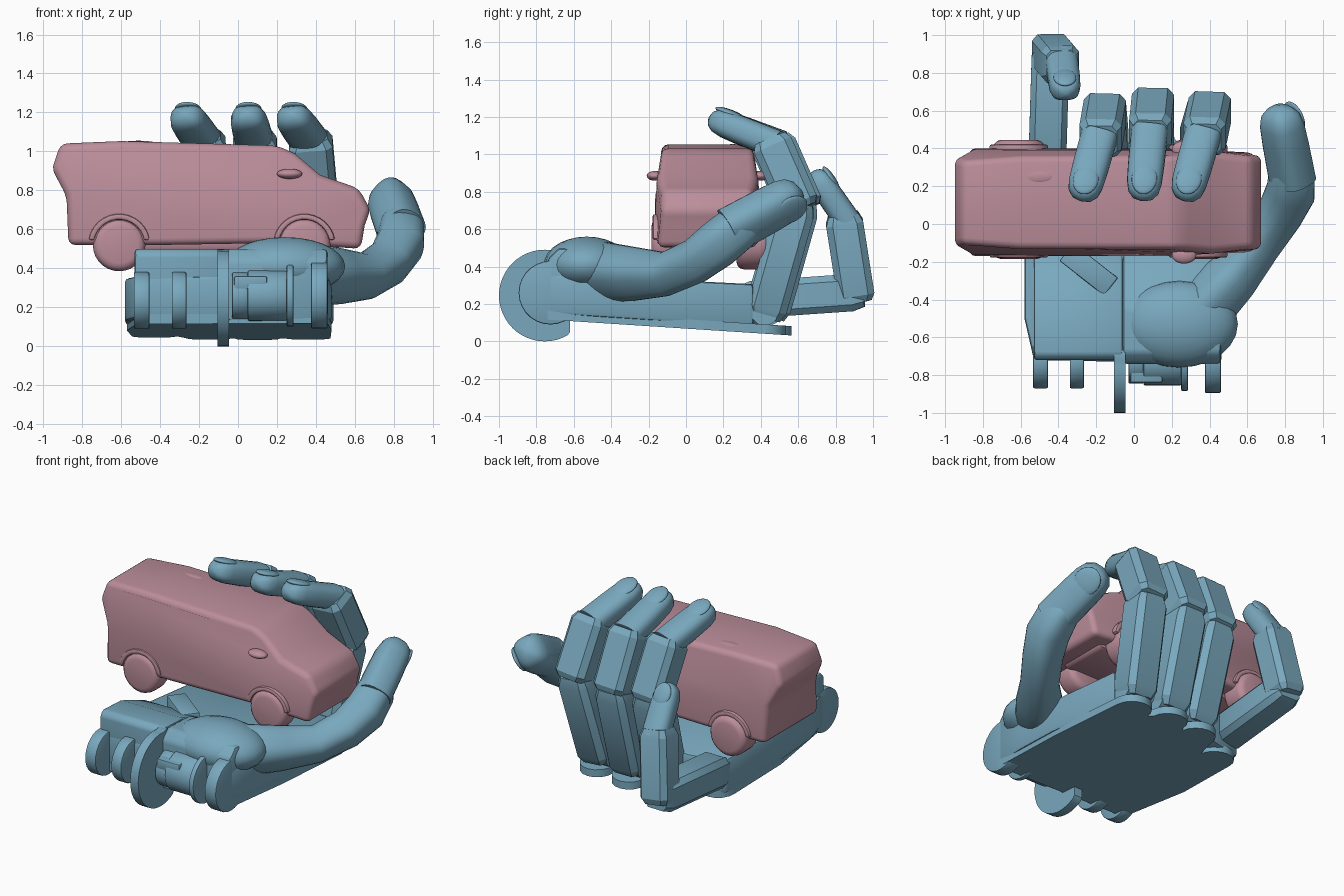
import bpy, bmesh, math
from mathutils import Vector, Matrix

if "Cube" in bpy.data.objects:
    bpy.data.objects.remove(bpy.data.objects["Cube"])


def material(name, rgb):
    m = bpy.data.materials.new(name)
    m.diffuse_color = (*rgb, 1)
    m.use_nodes = True
    m.node_tree.nodes["Principled BSDF"].inputs["Base Color"].default_value = m.diffuse_color
    return m


BLUE = material("hand_blue", (0.19, 0.39, 0.51))
PINK = material("van_pink", (0.50, 0.27, 0.33))


def finish(bm, name, mat, bevel=0, segments=2, angle=35):
    bmesh.ops.recalc_face_normals(bm, faces=bm.faces)
    if bevel:
        edges = [e for e in bm.edges if e.calc_face_angle(0) > math.radians(22)]
        bmesh.ops.bevel(bm, geom=edges, offset=bevel, segments=segments,
                        profile=0.5, affect='EDGES', clamp_overlap=True)
    me = bpy.data.meshes.new(name)
    bm.to_mesh(me)
    bm.free()
    for p in me.polygons:
        p.use_smooth = True
    me.set_sharp_from_angle(angle=math.radians(angle))
    me.materials.append(mat)
    ob = bpy.data.objects.new(name, me)
    bpy.context.collection.objects.link(ob)
    return ob


def prism(name, pts, axis, lo, hi, mat=BLUE, bevel=0, segments=2, warp=None):
    """Extrude a 2D outline along an axis; warp reshapes each corner."""
    place = {'x': lambda a, b, t: (t, a, b), 'y': lambda a, b, t: (a, t, b),
             'z': lambda a, b, t: (a, b, t)}[axis]
    bm = bmesh.new()
    ends = [[bm.verts.new(place(a, b, t)) for a, b in pts] for t in (lo, hi)]
    bm.faces.new(ends[0])
    bm.faces.new(ends[1][::-1])
    n = len(pts)
    for i in range(n):
        j = (i + 1) % n
        bm.faces.new((ends[0][i], ends[0][j], ends[1][j], ends[1][i]))
    if warp:
        for v in bm.verts:
            v.co = warp(v.co)
    return finish(bm, name, mat, bevel, segments)


def circle(cx, cy, r, n=32, start=0, sweep=360):
    step = n if sweep == 360 else n - 1
    return [(cx + r * math.cos(math.radians(start + sweep * i / step)),
             cy + r * math.sin(math.radians(start + sweep * i / step))) for i in range(n)]


def ellipsoid(name, loc, size, mat=BLUE, rot=None):
    bm = bmesh.new()
    bmesh.ops.create_uvsphere(bm, u_segments=24, v_segments=14, radius=1)
    m = Matrix.Translation(loc) @ (rot or Matrix()) @ Matrix.Diagonal((*size, 1))
    bmesh.ops.transform(bm, matrix=m, verts=bm.verts)
    return finish(bm, name, mat, angle=60)


def loft(name, stations, dorsal, boxy=False, mat=BLUE):
    """Skin sections of (centre, half width, half depth) along a path."""
    bm = bmesh.new()
    c = [Vector(s[0]) for s in stations]
    if boxy:
        ring2d = [(1, .65), (.7, 1), (-.7, 1), (-1, .65), (-1, -.65), (-.7, -1), (.7, -1), (1, -.65)]
    else:
        ring2d = [(math.copysign(abs(x) ** .75, x), math.copysign(abs(y) ** .75, y))
                  for x, y in circle(0, 0, 1, 24)]
    rings = []
    for i, (_, w, h) in enumerate(stations):
        t = (c[min(i + 1, len(c) - 1)] - c[max(i - 1, 0)]).normalized()
        d = (dorsal - t * dorsal.dot(t)).normalized()
        s = t.cross(d)
        rings.append([bm.verts.new(c[i] + s * w * x + d * h * y) for x, y in ring2d])
    n = len(ring2d)
    for a, b in zip(rings, rings[1:]):
        for i in range(n):
            j = (i + 1) % n
            bm.faces.new((a[i], a[j], b[j], b[i]))
    bm.faces.new(rings[0])
    bm.faces.new(rings[-1])
    return finish(bm, name, mat, angle=25 if boxy else 50)


def phalanx(name, a, b, w, h, dorsal):
    shape = [(0, .8), (.08, 1), (.9, 1), (1, .8)]
    loft(name, [(a.lerp(b, t), w * k, h * k) for t, k in shape], dorsal, True)


def fingertip(name, a, b, w, h, dorsal):
    shape = [(0, 1), (.5, .98), (.75, .94), (.88, .82), (.96, .55), (1, .15)]
    loft(name, [(a.lerp(b, t), w * k, h * k) for t, k in shape], dorsal)
    t = (b - a).normalized()
    d = (dorsal - t * dorsal.dot(t)).normalized()
    rot = Matrix((t.cross(d), t, d * -1)).transposed().to_4x4()
    ellipsoid(name + "_nail", a.lerp(b, .76) + d * h * .8, (w * .68, (b - a).length * .21, .02), BLUE, rot)


def finger(name, base, j1, j2, j2b, tip, w, h):
    X = Vector((1, 0, 0))
    base, j1, j2, j2b, tip = map(Vector, (base, j1, j2, j2b, tip))
    phalanx(name + "_proximal", base, j1, w, h, (j1 - base).cross(X))
    up = (j2 - j1).normalized()
    phalanx(name + "_middle", j1 - up * .05, j2, w, h, up.cross(X))
    fingertip(name + "_tip", j2b, tip, w * .88, h * .72, (tip - j2b).cross(X))


# Three curled fingers and the looser little finger
for label, xb, xk, xm, xt, dy in (("ring_finger", -.14, -.155, -.18, -.28, -.02),
                                  ("middle_finger", .10, .10, .085, .045, .01),
                                  ("index_finger", .35, .40, .37, .265, -.01)):
    finger(label, (xb, .43 + dy, .13), (xk, .605 + dy, .75), (xm, .46 + dy, 1.08),
           (xm, .50 + dy, 1.05), (xt, .125, 1.195), .112, .108)
    prism(label + "_hinge_pin", circle(.43 + dy, .16, .075, 20), 'x', xb - .1, xb + .1)
finger("little_finger", (-.46, .30, .22), (-.44, .95, .265), (-.385, .885, .68),
       (-.385, .88, .62), (-.36, .68, .91), .10, .10)
bpy.data.objects["little_finger_middle"].location.y = -.045

# Thumb
loft("thumb_lower", [((.24, -.56, .37), .10, .10), ((.36, -.45, .37), .15, .15),
                     ((.52, -.28, .36), .135, .13), ((.66, -.11, .36), .11, .11),
                     ((.77, .05, .43), .115, .115), ((.83, .17, .52), .125, .125),
                     ((.835, .28, .61), .12, .115), ((.825, .34, .65), .09, .09)],
     Vector((.6, -.5, -.6)))
fingertip("thumb_tip", Vector((.84, .23, .59)), Vector((.765, .62, .80)), .122, .11, Vector((.75, .5, -.5)))


# Palm: tilted core with a scalloped back plate
def bottom(y):
    return .115 - .065 * (y + .72)


def palm_warp(co):
    return Vector((co.x, co.y, bottom(co.y) + .03 if co.z < .5 else .36 - .05 * (co.y + .72)))


prism("palm_core", [(-.53, -.72), (.46, -.74), (.48, -.5), (.49, -.2), (.46, .36), (-.30, .40),
                    (-.54, .34), (-.58, -.2), (-.58, -.5)], 'z', 0, 1, bevel=.02, warp=palm_warp)
scallops = [p for x, y in ((.36, .42), (.10, .45), (-.15, .42), (-.43, .26))
            for p in circle(x, y, .115, 9, 0, 180)]
prism("back_plate", [(-.52, -.72), (.46, -.74), (.48, -.2)] + scallops + [(-.57, -.2)], 'z', 0, 1,
      warp=lambda c: Vector((c.x, c.y, bottom(c.y) + (.05 if c.z > .5 else 0))))

# Heel of the palm, thumb mound and the slanted bar in the palm
prism("heel_block", [(-.72, .13), (-.72, .47), (-.69, .50), (-.5, .49), (-.26, .40), (-.16, .33), (-.16, .13)],
      'x', -.53, -.06, bevel=.015)
prism("heel_block_thumb_side", [(-.74, .13), (-.74, .44), (-.68, .50), (-.45, .49), (-.26, .40), (-.14, .32),
                                (-.14, .13)], 'x', -.06, .46, bevel=.02)
ellipsoid("thumb_mound", (.24, -.53, .41), (.31, .23, .15))
bar = prism("palm_bar", [(-.15, -.06), (.15, -.06), (.15, .06), (-.15, .06)], 'z', .30, .44, bevel=.008)
bar.location = (-.24, -.24, 0)
bar.rotation_euler.z = math.radians(-38)

# Wrist disc and hinge lugs
disc = [(min(y, -.62) if z < .22 else y, z) for y, z in circle(-.755, .245, .245, 48)]
prism("wrist_disc", [(y, z + .015 if y > -.72 and z > .4 else z) for y, z in disc], 'x', -.105, -.045)
for i, (lo, hi, r) in enumerate(((-.535, -.455, .145), (-.34, -.265, .145), (-.03, .05, .12),
                                 (.05, .25, .13), (.25, .285, .16), (.375, .46, .17))):
    prism("wrist_lug_%d" % (i + 1), circle(-.725, .235 if hi < 0 else .26, r, 28), 'x', lo, hi, bevel=.008)
prism("lug_bridge", [(-.84, .29), (-.70, .29), (-.70, .36), (-.84, .36)], 'x', -.02, .15, bevel=.01)

# Van body: side profile widened towards the sills
profile = [(-.87, .52), (-.88, .77), (-.955, .91), (-.91, 1.04), (-.6, 1.053), (.2, 1.03), (.29, .99),
           (.42, .88), (.62, .81), (.68, .70), (.65, .62), (.63, .50), (.2, .53), (-.4, .52)]


def van_warp(co):
    half = .29 - .045 * (co.z - .5) / .55 - (.025 if co.x > .6 or co.x < -.9 else 0)
    return Vector((co.x, .115 + half * (1 if co.y > 0 else -1), co.z))


prism("van_body", profile, 'y', -1, 1, PINK, .035, 3, van_warp)

# Wheels, arches, mirrors and roof vent
for end, x, z in (("rear", -.61, .52), ("front", .34, .52)):
    for side, lo, hi in (("near", -.185, -.03), ("far", .27, .445)):
        prism(end + "_wheel_" + side, circle(x, z, .135, 28), 'y', lo, hi, PINK, .04, 3)
    arch = circle(x, z, .16, 14, 10, 160) + circle(x, z, .13, 14, 170, -160)
    for side, lo, hi in (("near", -.178, -.12), ("far", .35, .42)):
        prism(end + "_arch_" + side, arch, 'y', lo, hi, PINK, .01)
for side, y in (("near", -.165), ("far", .395)):
    ellipsoid("van_mirror_" + side, (.265, y, .885), (.065, .045, .026), PINK)
ellipsoid("roof_vent", (-.51, .25, 1.043), (.085, .035, .012), PINK)
prism("van_underbody", [(-.7, .49), (.5, .49), (.55, .56), (-.75, .56)], 'y', -.06, .29, PINK, .02)
